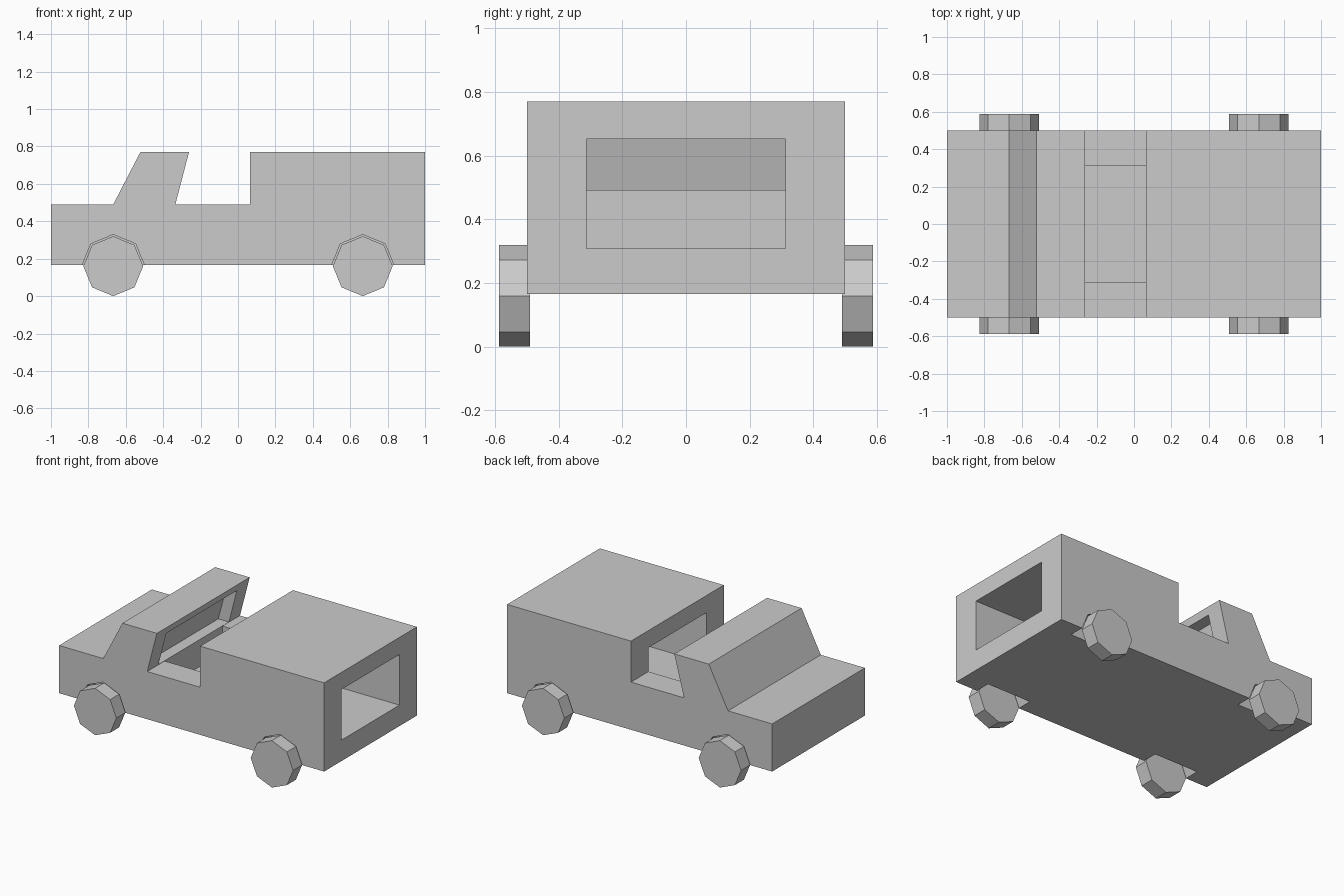
import bpy, bmesh, math

if "Cube" in bpy.data.objects:
    bpy.data.objects.remove(bpy.data.objects["Cube"])


def prism(name, profile, y0, y1):
    """Extrude an (x, z) outline from y0 to y1."""
    bm = bmesh.new()
    face = bm.faces.new([bm.verts.new((x, y0, z)) for x, z in profile])
    ext = bmesh.ops.extrude_face_region(bm, geom=[face])
    for v in ext["geom"]:
        if isinstance(v, bmesh.types.BMVert):
            v.co.y = y1
    bmesh.ops.recalc_face_normals(bm, faces=bm.faces)
    me = bpy.data.meshes.new(name)
    bm.to_mesh(me)
    bm.free()
    ob = bpy.data.objects.new(name, me)
    bpy.context.collection.objects.link(ob)
    return ob


def octagon(cx, cz, r):
    return [(cx + r * math.cos(i * math.pi / 4), cz + r * math.sin(i * math.pi / 4))
            for i in range(8)]


def cut(target, cutter):
    """Subtract the cutter, then delete it."""
    cutter.hide_render = True
    mod = target.modifiers.new("cut", 'BOOLEAN')
    mod.operation = 'DIFFERENCE'
    mod.solver = 'EXACT'
    mod.object = cutter
    bpy.context.view_layer.objects.active = target
    bpy.ops.object.modifier_apply(modifier=mod.name)
    bpy.data.objects.remove(cutter)


# Body: bonnet, slanted cab and cargo box in one side outline
body = prism("truck_body", [
    (-1, 0.165), (1, 0.165), (1, 0.77), (0.065, 0.77), (0.065, 0.49),
    (-0.335, 0.49), (-0.262, 0.77), (-0.522, 0.77), (-0.667, 0.49), (-1, 0.49)],
    -0.5, 0.5)

# Hollow through the cargo box and the seat well, open at the rear
cut(body, prism("hollow_cutter", [
    (-0.335, 0.308), (1.1, 0.308), (1.1, 0.653), (-0.335, 0.653)], -0.312, 0.312))

# Shallow slanted recess in the back of the cab
cut(body, prism("cab_recess_cutter", [
    (-0.415, 0.492), (-0.2, 0.492), (-0.2, 0.722), (-0.354, 0.722)], -0.38, 0.38))

# Wheel arches and eight-sided wheels
for x, end in ((-0.667, "front"), (0.667, "rear")):
    for s, side in ((-1, "near"), (1, "far")):
        cut(body, prism("arch_cutter", octagon(x, 0.16, 0.169), s * 0.395, s * 0.7))
        prism(f"{end}_{side}_wheel", octagon(x, 0.16, 0.16), s * 0.49, s * 0.587)
